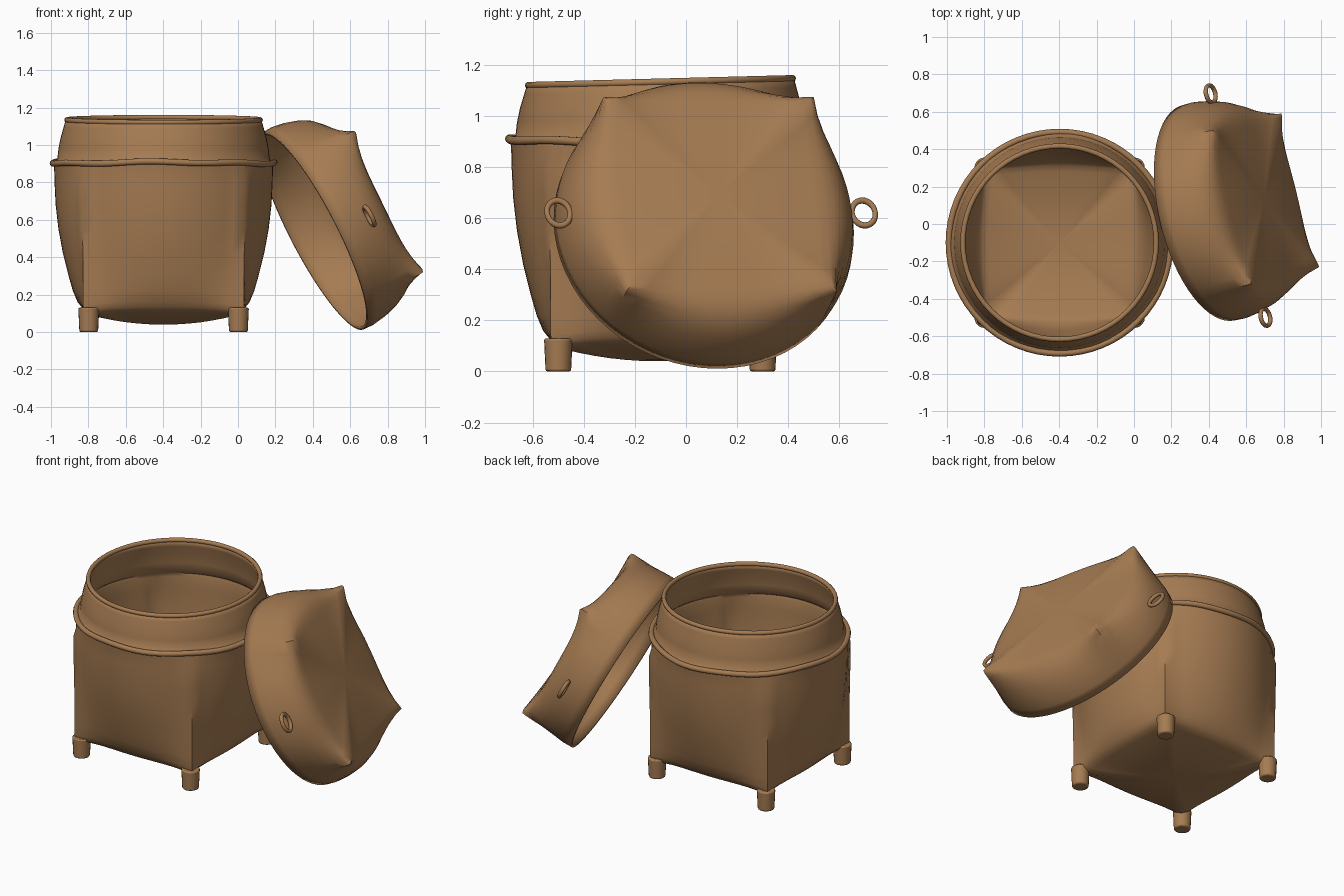
import bpy, bmesh, math
from mathutils import Matrix, Vector

old = bpy.data.objects.get("Cube")
if old:
    bpy.data.objects.remove(old, do_unlink=True)

brown = bpy.data.materials.new("wicker_brown")
brown.use_nodes = True
brown.diffuse_color = (0.38, 0.20, 0.085, 1)
brown.node_tree.nodes["Principled BSDF"].inputs["Base Color"].default_value = brown.diffuse_color

SEGS = 64


def finish(obj, name, angle=50):
    obj.name = obj.data.name = name
    obj.data.materials.append(brown)
    bpy.ops.object.select_all(action="DESELECT")
    obj.select_set(True)
    bpy.context.view_layer.objects.active = obj
    bpy.ops.object.shade_smooth_by_angle(angle=math.radians(angle))
    return obj


def shell(name, rings, matrix, ridge=0.0, tilt=0.0):
    """Loft rings of (side z, corner z, side radius, corner radius), round to square."""
    bm = bmesh.new()
    loops = []
    for z_side, z_corner, side, corner in rings:
        loop = []
        for i in range(SEGS):
            a = math.tau * i / SEGS
            k = (1 / max(abs(math.cos(a)), abs(math.sin(a))) - 1) / (math.sqrt(2) - 1)
            r = side + (corner - side) * k
            if corner - side > 0.01:
                r += ridge * k ** 6
            z = z_side + (z_corner - z_side) * k ** 2
            z += tilt * math.sin(a) * max(0, z - 0.9) / 0.25
            loop.append(bm.verts.new((r * math.cos(a), r * math.sin(a), z)))
        loops.append(loop)
    for low, high in zip(loops, loops[1:]):
        for i in range(SEGS):
            j = (i + 1) % SEGS
            bm.faces.new((low[i], low[j], high[j], high[i]))
    bmesh.ops.remove_doubles(bm, verts=bm.verts, dist=0.0005)
    bm.transform(matrix)
    mesh = bpy.data.meshes.new(name)
    bm.to_mesh(mesh)
    bm.free()
    obj = bpy.data.objects.new(name, mesh)
    bpy.context.collection.objects.link(obj)
    finish(obj, name)
    solid = obj.modifiers.new("thickness", "SOLIDIFY")
    solid.thickness = 0.018
    solid.offset = -1
    return obj


def hoop(name, radius, thickness, matrix, wobble=0.0, segs=SEGS):
    bpy.ops.mesh.primitive_torus_add(major_radius=radius, minor_radius=thickness,
                                     major_segments=segs, minor_segments=10)
    obj = bpy.context.object
    for v in obj.data.vertices:
        a = math.atan2(v.co.y, v.co.x)
        v.co.z += wobble * (math.sin(3 * a) + math.sin(7 * a + 1)) / 2
    obj.data.transform(matrix)
    return finish(obj, name)


# Basket: bulging square floor rising to a round collar
basket = Matrix.Translation((-0.398, -0.10, 0))
floor = [(0.04 + 0.08 * t ** 2, 0.04 + 0.06 * t ** 2, 0.44 * t, 0.585 * t)
         for t in (0, 0.15, 0.3, 0.45, 0.6, 0.75, 0.88, 0.96)]
walls = [(0.135, 0.11, 0.44, 0.585), (0.16, 0.14, 0.46, 0.59), (0.22, 0.21, 0.485, 0.59),
         (0.30, 0.30, 0.508, 0.59), (0.42, 0.42, 0.538, 0.592), (0.55, 0.55, 0.562, 0.595),
         (0.68, 0.68, 0.577, 0.597), (0.80, 0.80, 0.583, 0.597), (0.88, 0.88, 0.585, 0.592)]
collar = [(z, z, r, r) for z, r in ((0.905, 0.59), (0.925, 0.568), (0.98, 0.562), (1.04, 0.55),
                                    (1.10, 0.533), (1.135, 0.523))]
shell("basket_body", floor + walls + collar, basket, ridge=0.018, tilt=0.014)

hoop("basket_flange", 0.592, 0.017, basket @ Matrix.Translation((0, 0, 0.905)), wobble=0.008)
hoop("basket_rim", 0.517, 0.014,
     basket @ Matrix.Translation((0, 0, 1.134)) @ Matrix.Rotation(0.026, 4, "X"))

# Four stub feet under the corners
for sx, side in ((-1, "right"), (1, "left")):
    for sy, end in ((-1, "front"), (1, "back")):
        bpy.ops.mesh.primitive_cone_add(vertices=20, radius1=0.05, radius2=0.056, depth=0.13,
                                        location=(-0.398 + 0.40 * sx, -0.10 + 0.40 * sy, 0.065))
        foot = bpy.context.object
        bevel = foot.modifiers.new("soft_edge", "BEVEL")
        bevel.width, bevel.segments = 0.008, 2
        finish(foot, f"{end}_{side}_foot")

# Lid: leaning frame, with its own z pointing out of the closed end
across = Vector((-0.238, 0.971, 0)).normalized()
outward = Vector((0.868, 0.213, 0.448)).normalized()
upward = outward.cross(across).normalized()
lid = Matrix((across, upward, outward)).transposed().to_4x4()
lid.translation = (0.40, 0.06, 0.54)

lid_side = [(0, 0, 0.592, 0.592), (0.06, 0.06, 0.594, 0.597), (0.13, 0.13, 0.583, 0.598),
            (0.20, 0.21, 0.562, 0.60), (0.25, 0.28, 0.535, 0.60), (0.285, 0.33, 0.50, 0.60),
            (0.305, 0.352, 0.465, 0.597)]
lid_top = [(0.34 - 0.025 * t ** 2, 0.34 + 0.02 * t ** 3, 0.435 * t, 0.585 * t)
           for t in (0.98, 0.9, 0.75, 0.6, 0.4, 0.2, 0)]
shell("lid", lid_side + lid_top, lid)

# Loop handles on opposite sides of the lid
for s, side in ((-1, "front"), (1, "back")):
    hoop(f"{side}_lid_loop", 0.052, 0.012,
         lid @ Matrix.Translation((0.615 * s, 0, 0.18)) @ Matrix.Diagonal((0.9, 1.05, 1, 1)), segs=28)
